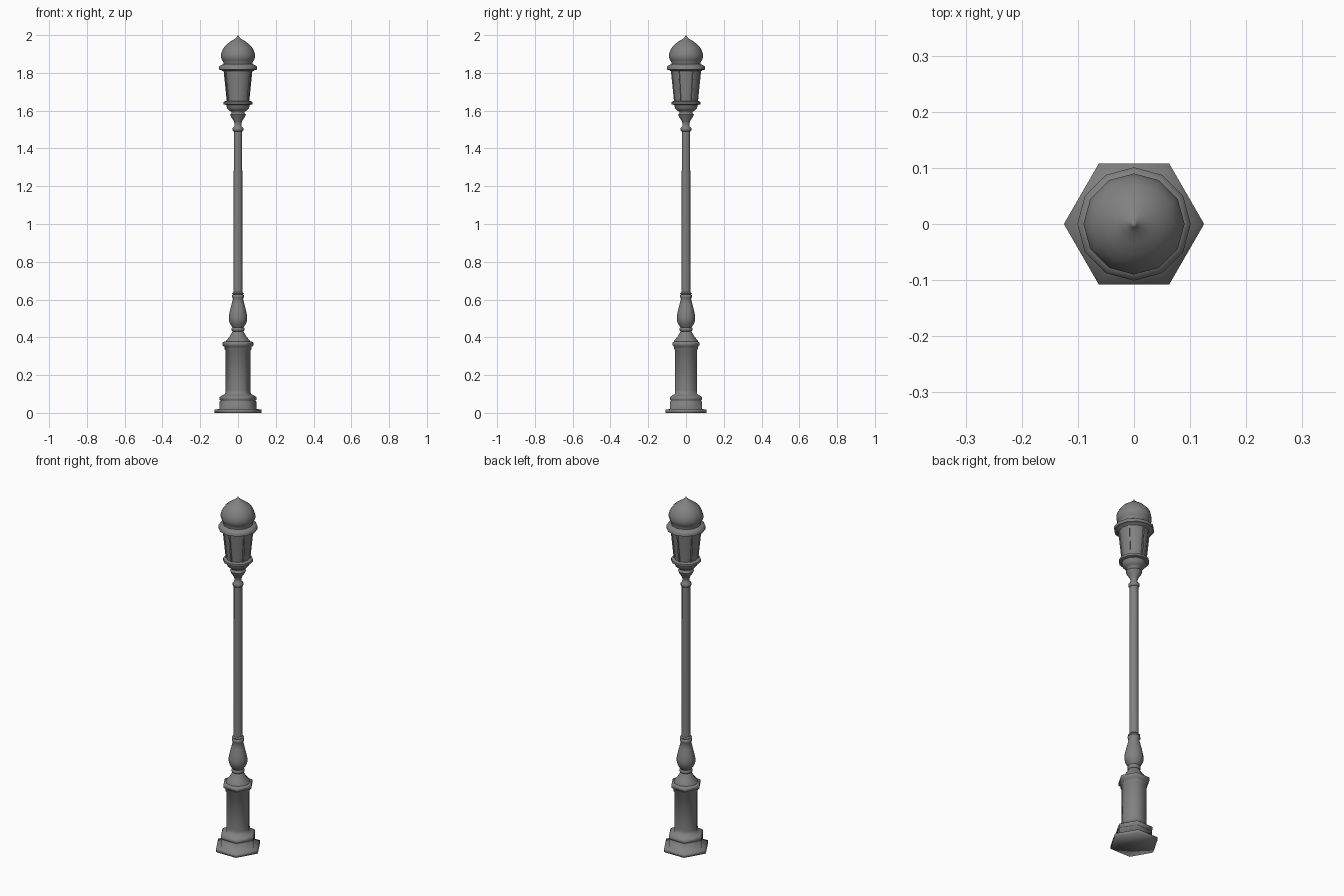
import bpy, bmesh, math

if "Cube" in bpy.data.objects:
    bpy.data.objects.remove(bpy.data.objects["Cube"])

# Dark grey cast iron
iron = bpy.data.materials.new("dark_iron")
iron.diffuse_color = (0.22, 0.22, 0.22, 1)
iron.use_nodes = True
iron.node_tree.nodes["Principled BSDF"].inputs["Base Color"].default_value = iron.diffuse_color

def lathe(name, profile, sides, angle=60):
    """Revolve (radius, z) points; zero radius makes a pole."""
    bm = bmesh.new()
    rings = []
    for r, z in profile:
        if r == 0:
            rings.append([bm.verts.new((0, 0, z))])
        else:
            rings.append([bm.verts.new((r * math.cos(2 * math.pi * i / sides),
                                        r * math.sin(2 * math.pi * i / sides), z))
                          for i in range(sides)])
    for a, b in zip(rings, rings[1:]):
        for i in range(sides):
            j = (i + 1) % sides
            if len(a) == 1:
                bm.faces.new((a[0], b[j], b[i]))
            elif len(b) == 1:
                bm.faces.new((a[i], a[j], b[0]))
            else:
                bm.faces.new((a[i], a[j], b[j], b[i]))
    return finish(name, bm, angle)

def finish(name, bm, angle):
    bmesh.ops.recalc_face_normals(bm, faces=bm.faces)
    me = bpy.data.meshes.new(name)
    bm.to_mesh(me)
    bm.free()
    me.materials.append(iron)
    ob = bpy.data.objects.new(name, me)
    bpy.context.collection.objects.link(ob)
    bpy.ops.object.select_all(action='DESELECT')
    ob.select_set(True)
    bpy.context.view_layer.objects.active = ob
    bpy.ops.object.shade_smooth_by_angle(angle=math.radians(angle))
    return ob

# Hexagonal pedestal, softly shaded all over
lathe("pedestal", [
    (0, 0), (.125, 0), (.125, .018), (.097, .02), (.097, .06), (.09, .064),
    (.098, .068), (.098, .083), (.085, .092), (.068, .1), (.066, .12),
    (.066, .33), (.072, .338), (.072, .35), (.083, .357), (.083, .372),
    (.072, .378), (0, .378)], 6, 180)

# Flared foot and turned baluster
lathe("baluster", [
    (0, .37), (.066, .37), (.062, .383), (.045, .403), (.034, .422), (.028, .432),
    (.034, .437), (.034, .447), (.03, .453), (.036, .462), (.045, .478),
    (.049, .495), (.048, .515), (.042, .545), (.034, .575), (.027, .605),
    (.032, .612), (.032, .623), (.026, .627), (.031, .633), (.023, .64), (0, .64)], 12)

# Pole
lathe("pole", [(0, .63), (.024, .63), (.022, 1.5), (0, 1.5)], 12)

# Neck that carries the lantern
lathe("neck", [
    (0, 1.49), (.022, 1.49), (.028, 1.496), (.028, 1.508), (.02, 1.516),
    (.018, 1.53), (.022, 1.545), (.036, 1.566), (.042, 1.58), (.034, 1.585),
    (.034, 1.594), (.048, 1.602), (.058, 1.612), (.062, 1.63), (.077, 1.634),
    (.077, 1.646), (.066, 1.651), (0, 1.651)], 12)

# Glass body
lathe("lantern_glass", [(0, 1.645), (.059, 1.645), (.077, 1.82), (0, 1.82)], 12)

# Bars around the lantern
for k in range(6):
    a = math.radians(60 * k + 30)
    bm = bmesh.new()
    loops = []
    for r, z in ((.061, 1.645), (.079, 1.82)):
        loops.append([bm.verts.new(((r + u) * math.cos(a) - v * math.sin(a),
                                    (r + u) * math.sin(a) + v * math.cos(a), z))
                      for u, v in ((-.007, -.004), (.002, -.004), (.002, .004), (-.007, .004))])
    for i in range(4):
        j = (i + 1) % 4
        bm.faces.new((loops[0][i], loops[0][j], loops[1][j], loops[1][i]))
    bm.faces.new(loops[0][::-1])
    bm.faces.new(loops[1])
    finish(f"lantern_bar_{k + 1}", bm, 30)

# Lantern rim
lathe("lantern_rim", [
    (0, 1.81), (.085, 1.81), (.088, 1.815), (.101, 1.817), (.101, 1.834),
    (.09, 1.841), (.074, 1.848), (0, 1.848)], 12)

# Onion dome with pointed tip
lathe("onion_dome", [
    (0, 1.845), (.078, 1.845), (.078, 1.858), (.085, 1.868), (.09, 1.882),
    (.09, 1.897), (.084, 1.918), (.072, 1.938), (.054, 1.956), (.034, 1.97),
    (.016, 1.981), (.006, 1.991), (0, 2.0)], 12)
